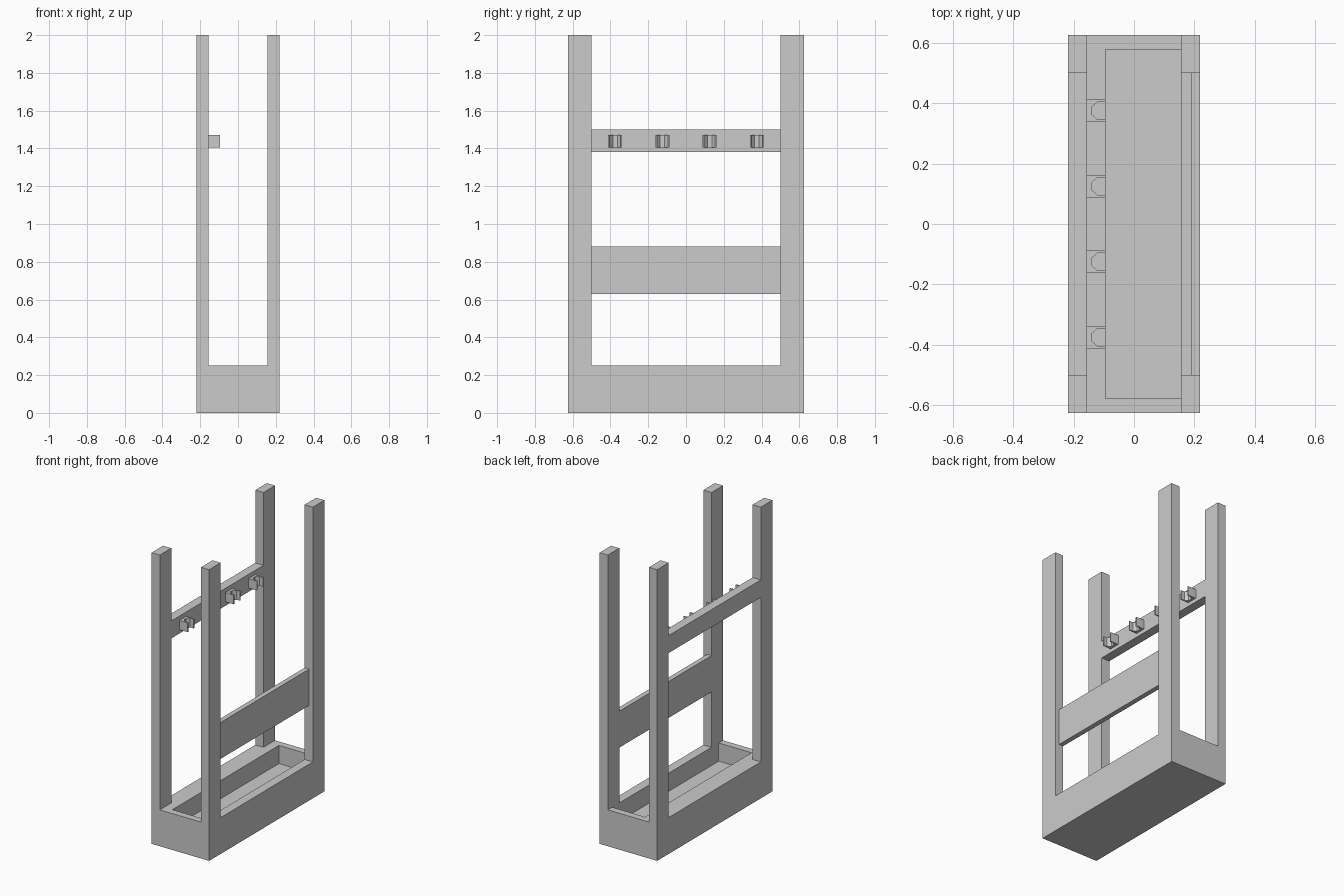
import bpy, bmesh
from mathutils import Vector

if "Cube" in bpy.data.objects:
    bpy.data.objects.remove(bpy.data.objects["Cube"])

X, Y = 0.21875, 0.625          # outer half sizes
XI, YI = 0.15625, 0.5          # inner faces of the posts


def finish(bm, name):
    bmesh.ops.recalc_face_normals(bm, faces=bm.faces)
    mesh = bpy.data.meshes.new(name)
    bm.to_mesh(mesh)
    bm.free()
    obj = bpy.data.objects.new(name, mesh)
    bpy.context.collection.objects.link(obj)
    return obj


def box_bm(lo, hi):
    bm = bmesh.new()
    bmesh.ops.create_cube(bm, size=1)
    lo, hi = Vector(lo), Vector(hi)
    for v in bm.verts:
        v.co = Vector([lo[i] if v.co[i] < 0 else hi[i] for i in range(3)])
    return bm


def box(name, lo, hi):
    return finish(box_bm(lo, hi), name)


def prism(name, outline, z0, z1):
    bm = bmesh.new()
    face = bm.faces.new([bm.verts.new((x, y, z0)) for x, y in outline])
    ext = bmesh.ops.extrude_face_region(bm, geom=[face])
    for v in ext["geom"]:
        if isinstance(v, bmesh.types.BMVert):
            v.co.z = z1
    return finish(bm, name)


# Base block with an off-centre tray recess
bm = box_bm((-X, -Y, 0), (X, Y, 0.25))
top = max(bm.faces, key=lambda f: f.calc_center_median().z)
bmesh.ops.inset_region(bm, faces=[top], thickness=0.05)
for v in top.verts:
    v.co.x = -0.094 if v.co.x < 0 else XI
    v.co.y = -0.578 if v.co.y < 0 else 0.578
floor = bmesh.ops.extrude_discrete_faces(bm, faces=[top])["faces"][0]
for v in floor.verts:
    v.co.z = 0.125
finish(bm, "base_tray")

# Four corner posts
for sx, side in ((-1, "left"), (1, "right")):
    for sy, end in ((-1, "front"), (1, "back")):
        xs, ys = sorted((sx * XI, sx * X)), sorted((sy * YI, sy * Y))
        box(f"{end}_{side}_post", (xs[0], ys[0], 0.25), (xs[1], ys[1], 2))

# Upper rail on the left, thinner set-back board on the right
box("upper_rail", (-X, -YI, 1.38), (-XI, YI, 1.5))
box("side_board", (XI, -YI, 0.63), (0.19, YI, 0.88))

# Four open clips on the rail
half = [(-XI, 0.037), (-0.094, 0.037), (-0.094, 0.029), (-0.121, 0.029), (-0.14, 0.012)]
clip = half + [(x, -y) for x, y in reversed(half)]
for i in range(4):
    cy = -0.375 + 0.25 * i
    prism(f"clip_{i + 1}", [(x, y + cy) for x, y in clip], 1.406, 1.47)
